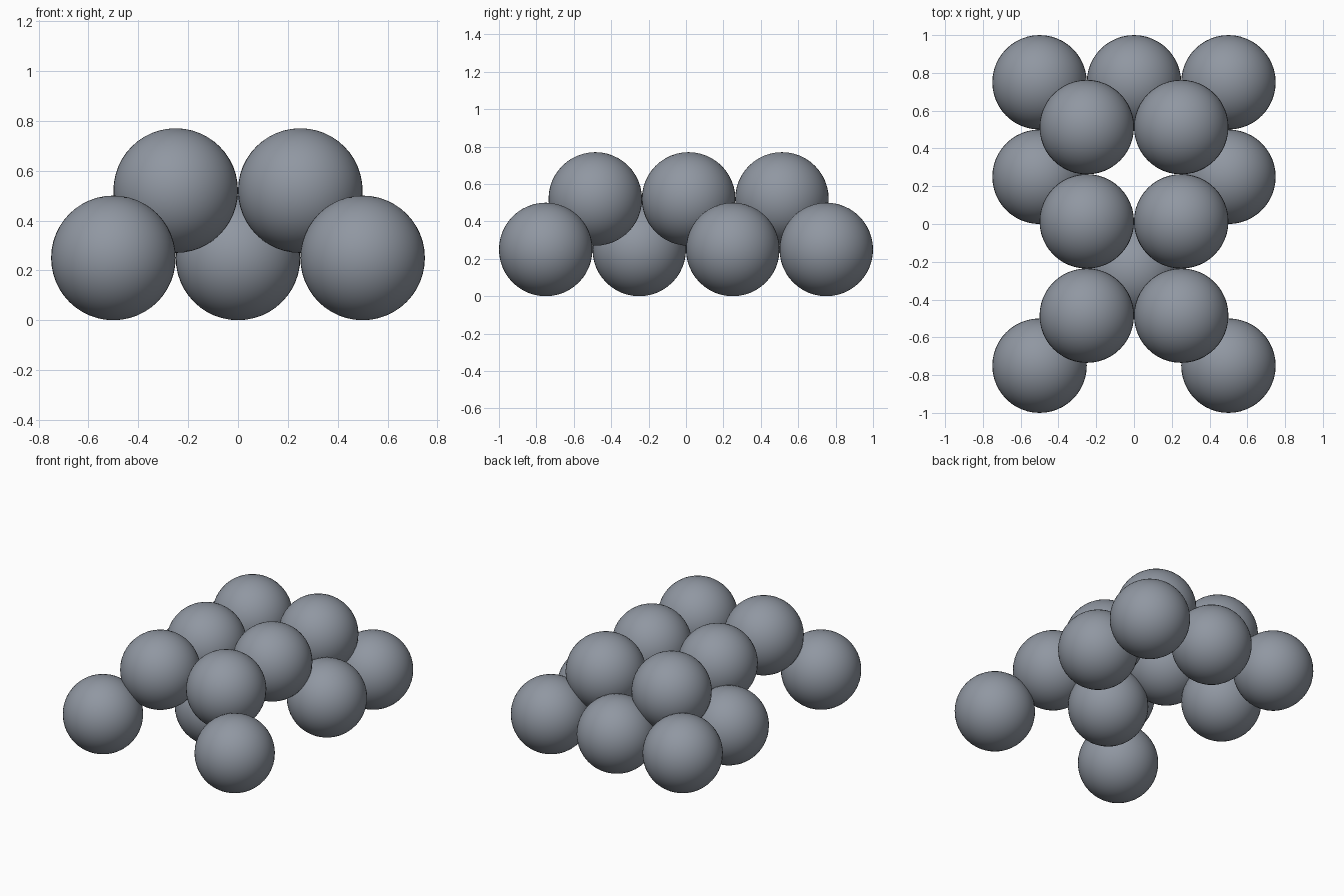
import bpy

if "Cube" in bpy.data.objects:
    bpy.data.objects.remove(bpy.data.objects["Cube"])

R = 0.25  # ball radius

grey = bpy.data.materials.new("slate grey")
grey.diffuse_color = (0.28, 0.31, 0.36, 1)
grey.use_nodes = True
grey.node_tree.nodes["Principled BSDF"].inputs["Base Color"].default_value = grey.diffuse_color


def ball(name, x, y, z):
    bpy.ops.mesh.primitive_uv_sphere_add(segments=48, ring_count=24, radius=R, location=(x, y, z))
    ob = bpy.context.object
    ob.name = name
    ob.data.materials.append(grey)
    bpy.ops.object.shade_smooth()


# lower layer: rows from front to back, with gaps in the grid
lower_rows = {-0.75: (-0.5, 0.5), -0.25: (0,), 0.25: (-0.5, 0.5), 0.75: (-0.5, 0, 0.5)}
for y, xs in lower_rows.items():
    for x in xs:
        ball("lower_ball", x, y, R)

# upper layer: full 2 x 3 grid resting in between
for y in (-0.485, 0.014, 0.513):
    for x in (-0.25, 0.25):
        ball("upper_ball", x, y, 0.52)
